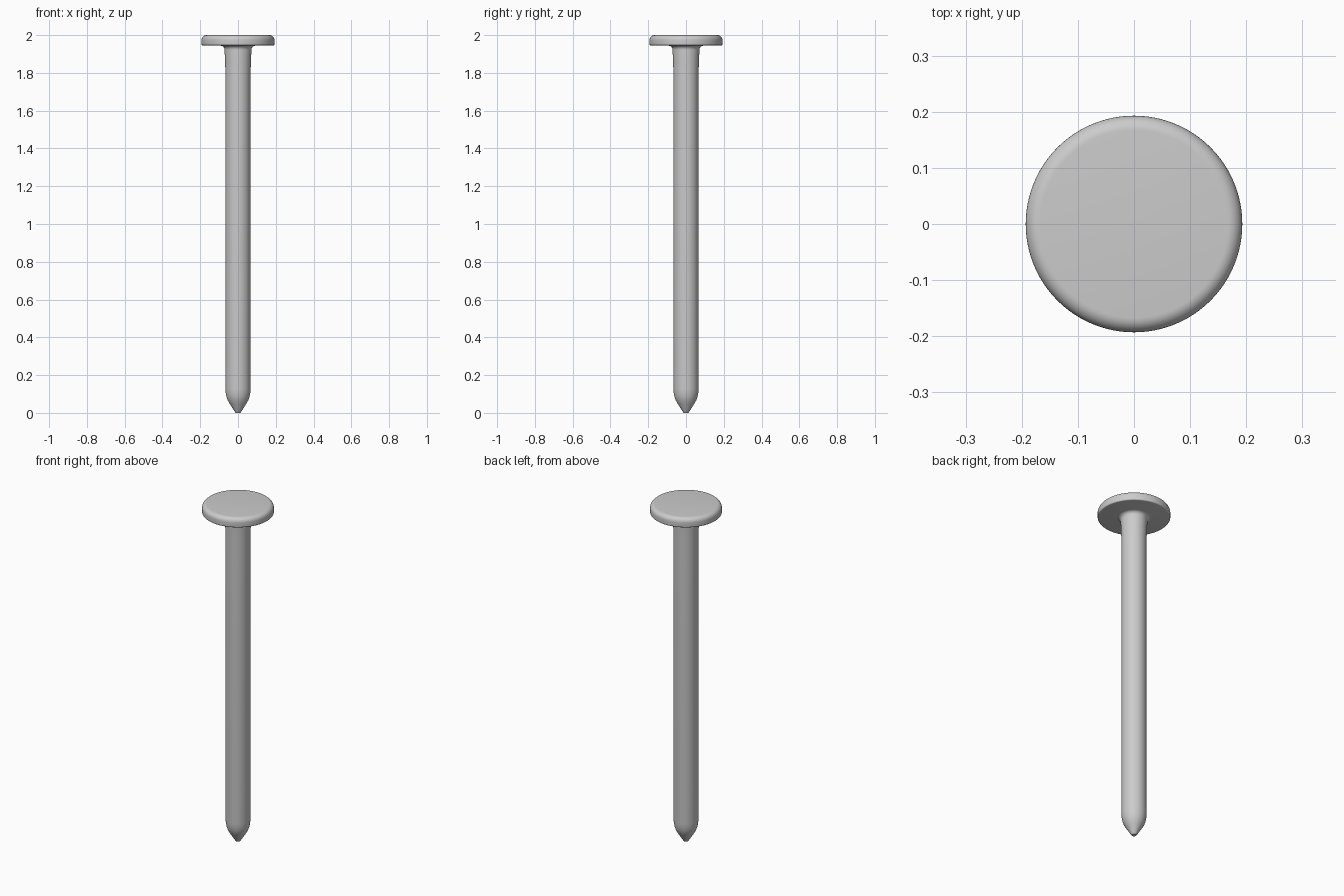
import bpy, bmesh, math

if "Cube" in bpy.data.objects:
    bpy.data.objects.remove(bpy.data.objects["Cube"])

SIDES = 96


def lathe(name, profile):
    """Revolve an (r, z) profile about z; points with r = 0 become poles."""
    bm = bmesh.new()
    rings = []
    for r, z in profile:
        if r == 0:
            rings.append([bm.verts.new((0, 0, z))] * SIDES)
        else:
            rings.append([bm.verts.new((r * math.cos(2 * math.pi * i / SIDES),
                                        r * math.sin(2 * math.pi * i / SIDES), z))
                          for i in range(SIDES)])
    for low, high in zip(rings, rings[1:]):
        for i in range(SIDES):
            j = (i + 1) % SIDES
            bm.faces.new(dict.fromkeys((low[i], low[j], high[j], high[i])))
    bmesh.ops.recalc_face_normals(bm, faces=bm.faces[:])
    mesh = bpy.data.meshes.new(name)
    bm.to_mesh(mesh)
    bm.free()
    obj = bpy.data.objects.new(name, mesh)
    bpy.context.collection.objects.link(obj)
    bpy.context.view_layer.objects.active = obj
    obj.select_set(True)
    bpy.ops.object.shade_smooth_by_angle(angle=math.radians(35))
    obj.select_set(False)
    return obj


def arc(cr, cz, rad, start, end, steps=6):
    """Points of a circular arc in the (r, z) plane, angles in degrees."""
    return [(cr + rad * math.cos(math.radians(start + (end - start) * k / steps)),
             cz + rad * math.sin(math.radians(start + (end - start) * k / steps)))
            for k in range(steps + 1)]


# Nail turned in one piece: blunt tip, cone, shank, fillet, flat round head
tip = [(0, 0), (0.013, 0), (0.017, 0.006), (0.045, 0.05), (0.055, 0.068),
       (0.061, 0.085), (0.065, 0.105), (0.067, 0.13)]
shank = [(0.067, 1.82), (0.069, 1.87), (0.071, 1.918)]
fillet = arc(0.092, 1.923, 0.021, 180, 90)
head = ([(0.186, 1.945)] + arc(0.187, 1.951, 0.006, -60, 0, 3)
        + arc(0.167, 1.974, 0.026, 0, 90, 8) + [(0, 2.0)])
lathe("nail", tip + shank + fillet + head)
